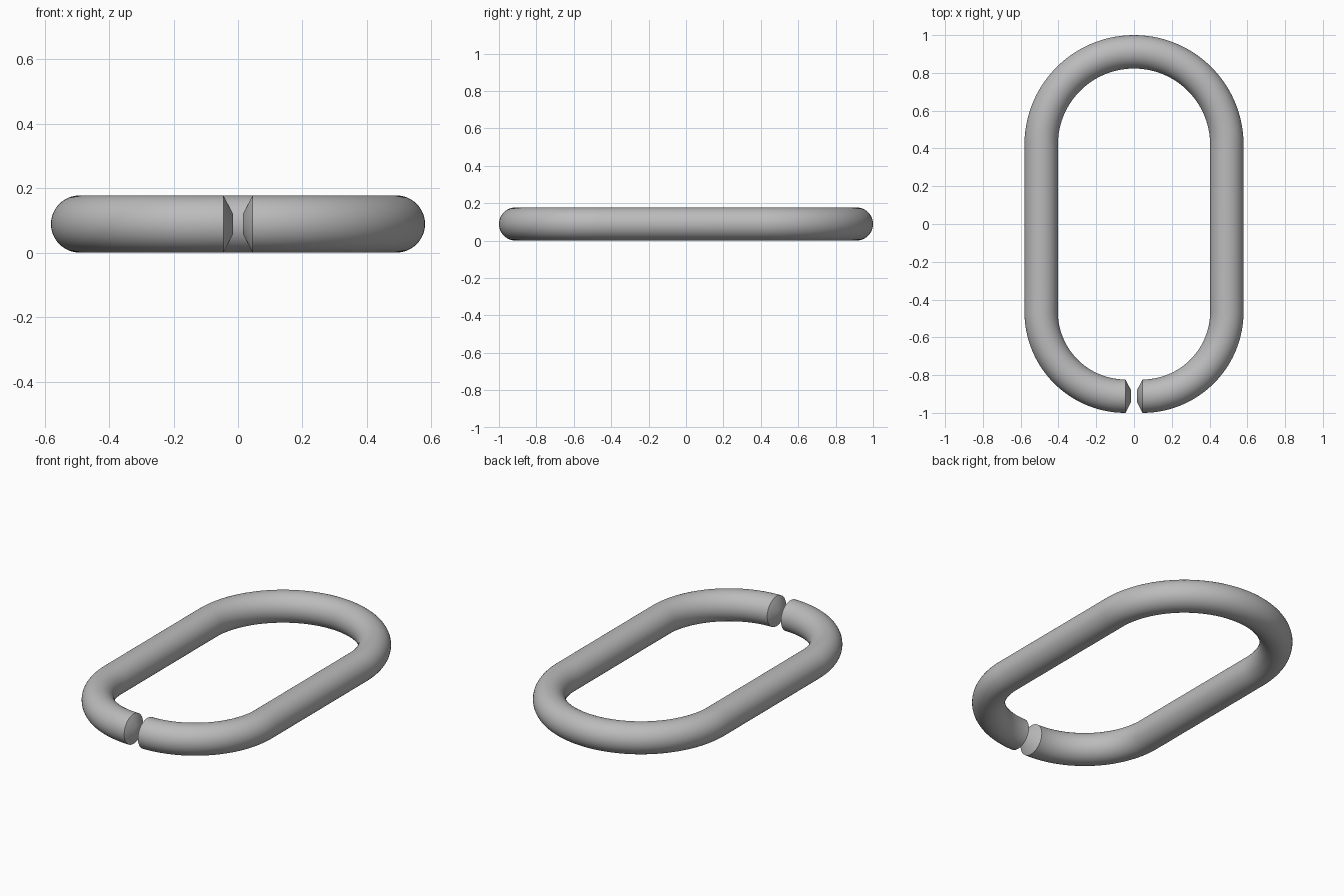
import bpy, bmesh
from math import sin, cos, pi, radians
from mathutils import Vector

cube = bpy.data.objects.get("Cube")
if cube:
    bpy.data.objects.remove(cube)

TUBE = 0.0885      # wire radius
SIDE = 0.4915      # x of the straight bars
BACK_Y = 0.42      # centre of the back bend
GAP = 0.045        # half distance between the wire ends
TIP = 0.015        # half distance between the cone tips
FRONT_R = SIDE - GAP
FRONT_Y = TUBE - 1 + FRONT_R
SIDES = 48
BEND = 40

steel = bpy.data.materials.new("steel_grey")
steel.use_nodes = True
colour = (0.5, 0.5, 0.5, 1)
steel.diffuse_color = colour
steel.node_tree.nodes["Principled BSDF"].inputs["Base Color"].default_value = colour


def bend(cx, cy, radius, start, end):
    """Centreline stations (point, outward direction) along an arc in degrees."""
    stations = []
    for i in range(BEND + 1):
        a = radians(start + (end - start) * i / BEND)
        out = Vector((cos(a), sin(a), 0))
        stations.append((Vector((cx, cy, 0)) + out * radius, out, TUBE))
    return stations


# Right half of the path, from the gap round to the back, then mirrored
half = bend(GAP, FRONT_Y, FRONT_R, -90, 0) + bend(0, BACK_Y, SIDE, 0, 90)
half.insert(0, (Vector((TIP, TUBE - 1, 0)), Vector((0, -1, 0)), 0.03))
flip = Vector((-1, 1, 1))
path = half + [(p * flip, o * flip, r) for p, o, r in reversed(half[:-1])]

# Sweep the round section along the path
bm = bmesh.new()
rings = []
for p, out, r in path:
    rings.append([bm.verts.new(p + out * r * cos(2 * pi * k / SIDES)
                  + Vector((0, 0, TUBE + r * sin(2 * pi * k / SIDES))))
                  for k in range(SIDES)])
for a, b in zip(rings, rings[1:]):
    for k in range(SIDES):
        n = (k + 1) % SIDES
        bm.faces.new((a[k], a[n], b[n], b[k]))
# Flat cone tips
bm.faces.new(rings[0])
bm.faces.new(rings[-1])
bmesh.ops.recalc_face_normals(bm, faces=bm.faces)

mesh = bpy.data.meshes.new("open_oval_link")
bm.to_mesh(mesh)
bm.free()
mesh.materials.append(steel)
link = bpy.data.objects.new("open_oval_link", mesh)
bpy.context.collection.objects.link(link)
bpy.context.view_layer.objects.active = link
link.select_set(True)
bpy.ops.object.shade_smooth_by_angle(angle=radians(30))
